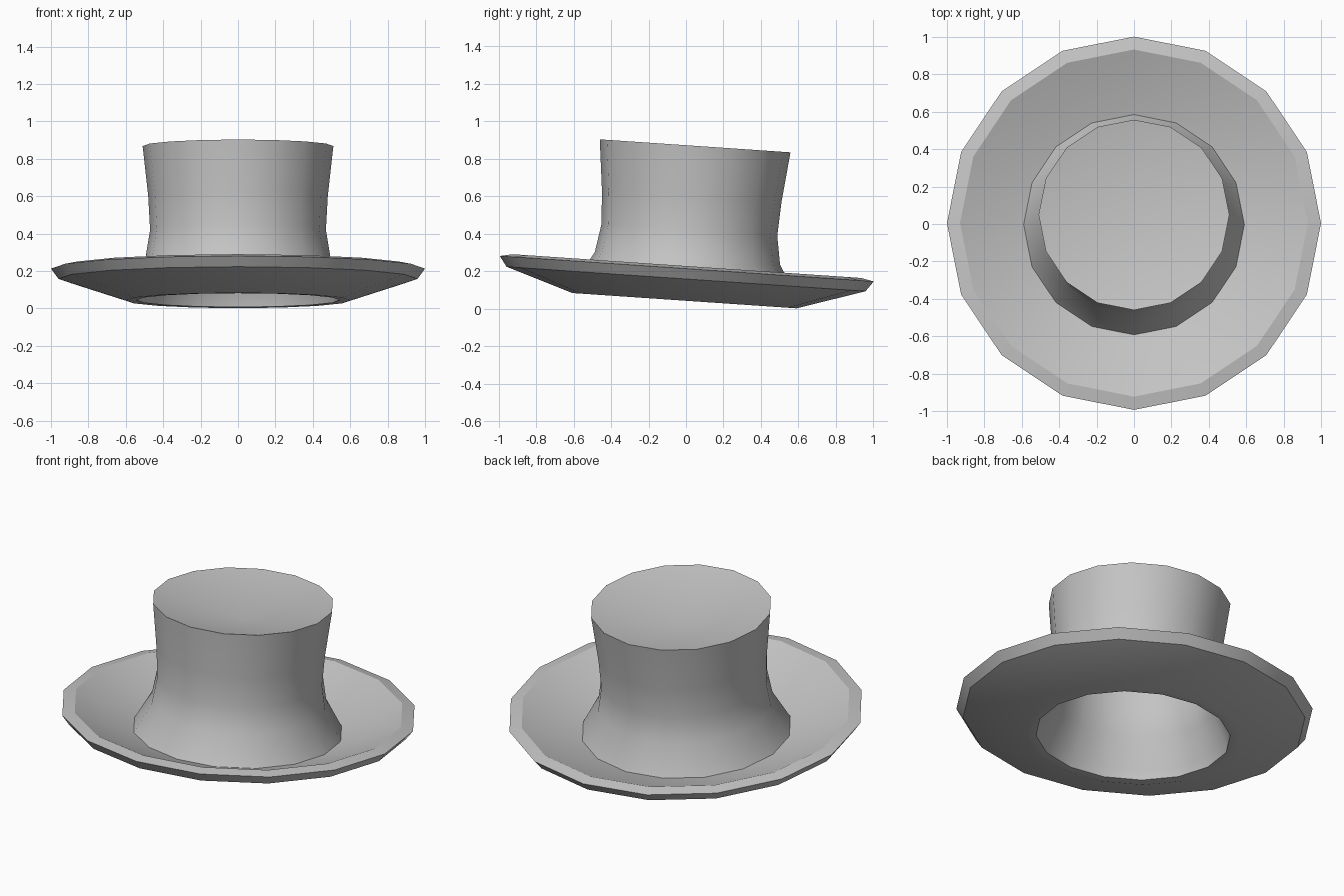
import bpy, bmesh, math
from mathutils import Matrix

if "Cube" in bpy.data.objects:
    bpy.data.objects.remove(bpy.data.objects["Cube"])

SIDES = 16
TILT = math.radians(-3.9)
PIVOT = 0.213  # height of the brim edge at the hat's axis

felt = bpy.data.materials.new("grey_felt")
felt.diffuse_color = (0.55, 0.55, 0.55, 1)
felt.use_nodes = True
felt.node_tree.nodes["Principled BSDF"].inputs["Base Color"].default_value = felt.diffuse_color


def place():
    """Lean the hat slightly backwards about the brim centre."""
    return (Matrix.Translation((0, 0.004, PIVOT)) @ Matrix.Rotation(TILT, 4, 'X')
            @ Matrix.Translation((0, 0, -PIVOT)))


def lathe(name, profile):
    """Revolve (radius, height) points; a zero radius closes with a fan."""
    bm = bmesh.new()
    rings = []
    for r, z in profile:
        count = SIDES if r > 0 else 1
        rings.append([bm.verts.new((r * math.cos(math.tau * i / SIDES),
                                    r * math.sin(math.tau * i / SIDES), z))
                      for i in range(count)])
    for a, b in zip(rings, rings[1:]):
        for i in range(SIDES):
            j = (i + 1) % SIDES
            if len(b) == 1:
                bm.faces.new((a[i], a[j], b[0]))
            else:
                bm.faces.new((a[i], a[j], b[j], b[i]))
    bm.transform(place())
    mesh = bpy.data.meshes.new(name)
    bm.to_mesh(mesh)
    bm.free()
    mesh.materials.append(felt)
    obj = bpy.data.objects.new(name, mesh)
    bpy.context.collection.objects.link(obj)
    bpy.ops.object.select_all(action='DESELECT')
    obj.select_set(True)
    bpy.context.view_layer.objects.active = obj
    bpy.ops.object.shade_smooth_by_angle(angle=math.radians(26))
    return obj


# Bowl-shaped brim with a bevelled lip, from head opening out to the crown
lathe("brim", [(0.545, 0.044), (0.60, 0.042), (0.96, 0.158), (1.0, PIVOT),
               (0.93, 0.227), (0.76, 0.155), (0.59, 0.10)])

# Flared crown with a dented top
lathe("crown", [(0.59, 0.10), (0.495, 0.27), (0.47, 0.42), (0.48, 0.60),
                (0.51, 0.87), (0, 0.765)])

# Inner lining, facing the hollow inside
lining = lathe("lining", [(0.545, 0.044), (0.535, 0.10), (0.46, 0.27), (0.44, 0.42),
                          (0.445, 0.60), (0.46, 0.83), (0, 0.735)])
lining.data.flip_normals()
